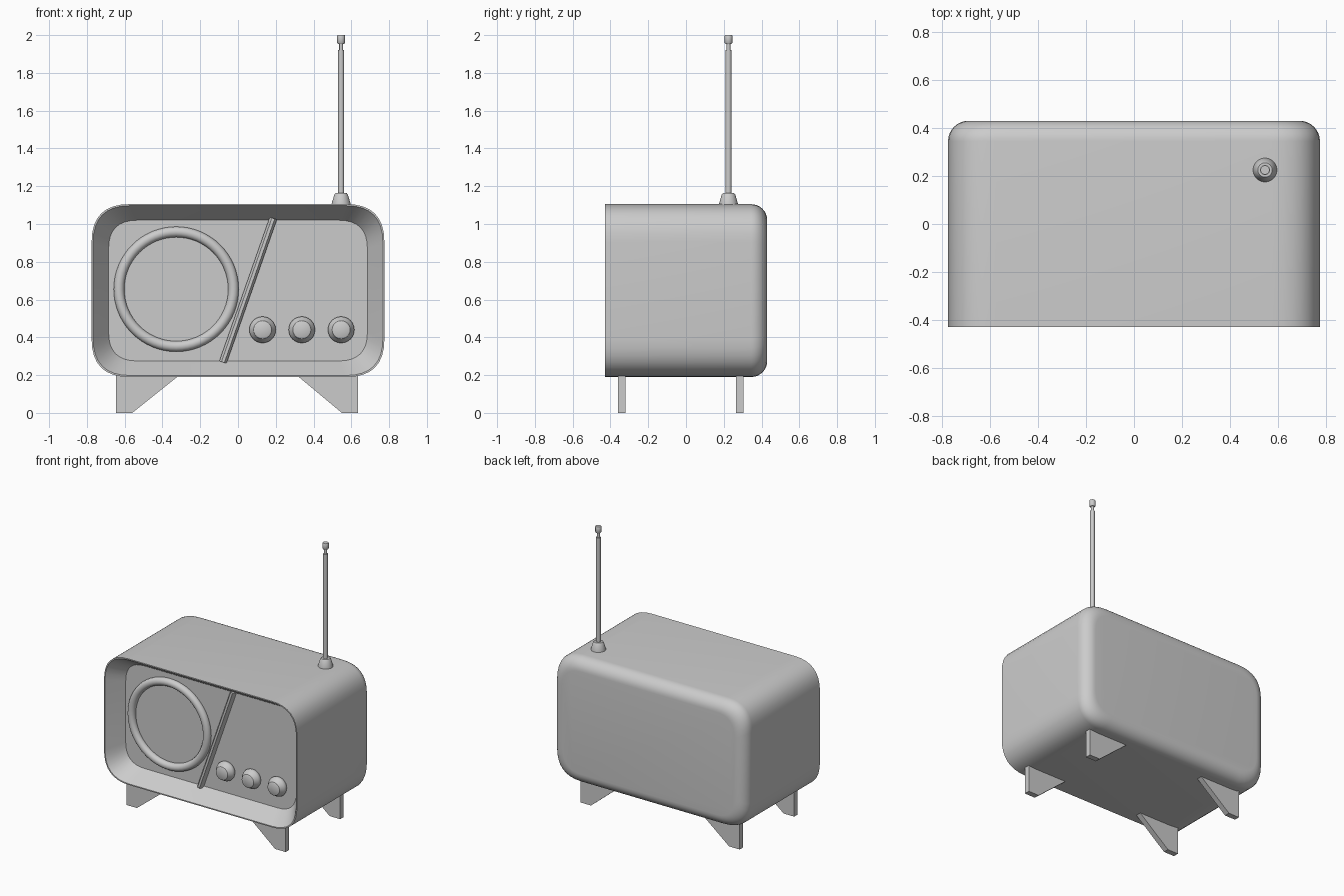
import bpy, bmesh
from math import sin, cos, pi, radians
from mathutils import Vector

if "Cube" in bpy.data.objects:
    bpy.data.objects.remove(bpy.data.objects["Cube"])

PANEL_Y = -0.31
MID_Z = 0.6475


def make(name, loops, cap=True, angle=35):
    """Skin a list of equal-length closed loops and cap both ends."""
    bm = bmesh.new()
    rings = [[bm.verts.new(p) for p in lp] for lp in loops]
    n = len(rings[0])
    for a, b in zip(rings, rings[1:]):
        for i in range(n):
            j = (i + 1) % n
            bm.faces.new((a[i], a[j], b[j], b[i]))
    if cap:
        bm.faces.new(rings[0][::-1])
        bm.faces.new(rings[-1])
    bmesh.ops.recalc_face_normals(bm, faces=bm.faces)
    me = bpy.data.meshes.new(name)
    bm.to_mesh(me)
    bm.free()
    for p in me.polygons:
        p.use_smooth = True
    me.set_sharp_from_angle(angle=radians(angle))
    ob = bpy.data.objects.new(name, me)
    bpy.context.collection.objects.link(ob)
    return ob


def rounded_loop(hx, hz, r, y, steps=8):
    """Rounded rectangle in the xz plane with soft parabolic corners."""
    pts = []
    for sx, sz, flip in ((1, 1, 0), (-1, 1, 1), (-1, -1, 0), (1, -1, 1)):
        for k in range(steps + 1):
            t = k / steps
            if flip:
                t = 1 - t
            pts.append((sx * (hx - r * t * t), y, MID_Z + sz * (hz - r * (1 - t) ** 2)))
    return pts


def lathe(name, profile, origin, to_front=False, sides=24, angle=35):
    """Turn (radius, height) pairs around z, or around -y when to_front."""
    o = Vector(origin)
    loops = []
    for r, h in profile:
        lp = []
        for i in range(sides):
            a = 2 * pi * i / sides
            c, s = r * cos(a), r * sin(a)
            lp.append(o + (Vector((c, -h, s)) if to_front else Vector((c, s, h))))
        loops.append(lp)
    return make(name, loops, angle=angle)


# Cabinet: recessed panel, sloping surround, thin lip, shell, rounded back
HX, HZ, R = 0.775, 0.4575, 0.2
loops = [rounded_loop(0.685, 0.3725, 0.15, PANEL_Y),
         rounded_loop(HX - 0.008, HZ - 0.008, R - 0.005, -0.43),
         rounded_loop(HX, HZ, R, -0.43)]
BACK = 0.085
for k in range(9):
    a = k / 8 * pi / 2
    d = BACK * (1 - cos(a))
    loops.append(rounded_loop(HX - d, HZ - d, R - d * 0.6, 0.43 - BACK + BACK * sin(a)))
make("cabinet", loops)

# Speaker ring
bpy.ops.mesh.primitive_torus_add(major_radius=0.303, minor_radius=0.028,
                                 major_segments=64, minor_segments=16,
                                 location=(-0.327, PANEL_Y - 0.008, 0.655),
                                 rotation=(pi / 2, 0, 0))
ring = bpy.context.object
ring.name = "speaker_ring"
for p in ring.data.polygons:
    p.use_smooth = True

# Slanted divider bar with a bevelled section
low, high = Vector((-0.08, 0, 0.268)), Vector((0.187, 0, 1.03))
along = (high - low).normalized()
side = Vector((along.z, 0, -along.x))
section = [(-0.02, -0.01), (-0.02, 0.012), (-0.008, 0.03), (0.008, 0.03),
           (0.02, 0.012), (0.02, -0.01)]
make("divider_bar", [[e + side * u + Vector((0, PANEL_Y - h, 0)) for u, h in section]
                     for e in (low, high)], angle=20)

# Control knobs
knob = [(0.06, -0.005), (0.068, 0.008), (0.07, 0.02), (0.066, 0.032),
        (0.056, 0.044), (0.048, 0.062), (0.041, 0.066)]
for i, x in enumerate((0.13, 0.338, 0.546)):
    lathe(f"knob_{i + 1}", knob, (x, PANEL_Y, 0.44), to_front=True)

# Four tapered plate legs
for s, outer in ((-1, 0.645), (1, 0.635)):
    prof = [(outer, 0), (outer - 0.085, 0), (0.31, 0.2), (outer, 0.2)]
    for tag, y in (("front", -0.34), ("back", 0.285)):
        make(f"{tag}_leg_{'left' if s < 0 else 'right'}",
             [[(s * x, y + dy, z) for x, z in prof] for dy in (-0.02, 0.02)], angle=20)

# Antenna: foot, rod, thin neck and tip
AX, AY = 0.546, 0.225
lathe("antenna_foot", [(0.05, 1.095), (0.05, 1.108), (0.036, 1.155), (0.03, 1.163)], (AX, AY, 0))
lathe("antenna_rod", [(0.016, 1.15), (0.016, 1.92)], (AX, AY, 0), sides=12)
lathe("antenna_neck", [(0.01, 1.91), (0.01, 1.965)], (AX, AY, 0), sides=12)
lathe("antenna_tip", [(0.016, 1.953), (0.021, 1.96), (0.021, 1.997), (0.019, 2.0)],
      (AX, AY, 0), sides=12)
